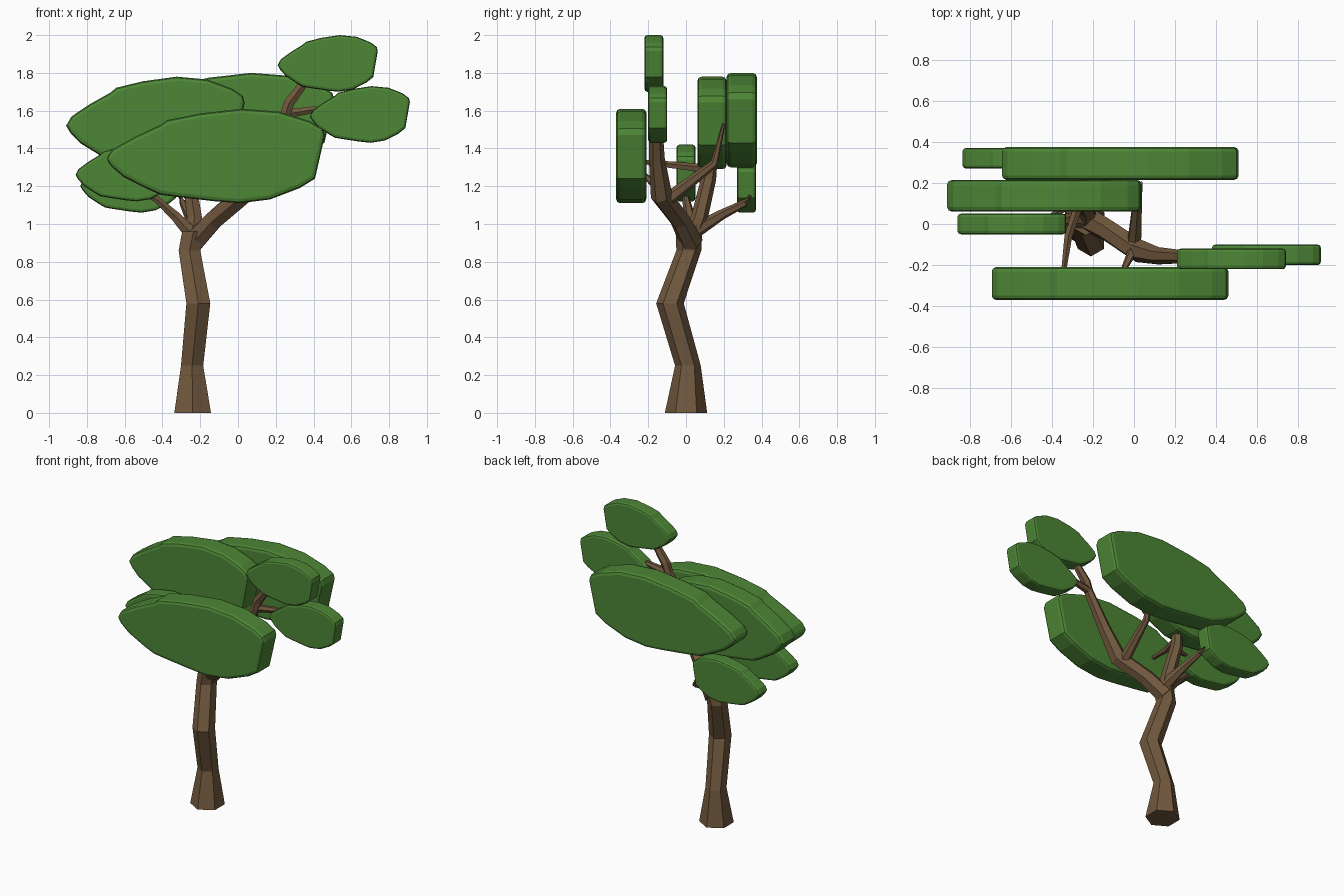
import bpy, bmesh, math
from mathutils import Vector

if "Cube" in bpy.data.objects:
    bpy.data.objects.remove(bpy.data.objects["Cube"])


def material(name, colour):
    m = bpy.data.materials.new(name)
    m.diffuse_color = (*colour, 1)
    m.use_nodes = True
    m.node_tree.nodes["Principled BSDF"].inputs["Base Color"].default_value = m.diffuse_color
    return m


BARK = material("bark brown", (0.165, 0.098, 0.048))
LEAF = material("leaf green", (0.075, 0.24, 0.037))


def finish(name, bm, mat):
    bmesh.ops.recalc_face_normals(bm, faces=bm.faces)
    me = bpy.data.meshes.new(name)
    bm.to_mesh(me)
    bm.free()
    me.materials.append(mat)
    ob = bpy.data.objects.new(name, me)
    bpy.context.collection.objects.link(ob)
    return ob


def limb(name, path, sides=6, level=False):
    """Faceted tube through (x, y, z, radius) stations."""
    bm = bmesh.new()
    pts = [Vector(p[:3]) for p in path]
    rings = []
    for i, p in enumerate(pts):
        d = (pts[min(i + 1, len(pts) - 1)] - pts[max(i - 1, 0)]).normalized()
        if level:
            d = Vector((0, 0, 1))
        ref = Vector((0, 1, 0)) if abs(d.y) < 0.8 else Vector((0, 0, 1))
        u = (ref - d * ref.dot(d)).normalized()
        v = d.cross(u)
        ring = []
        for k in range(sides):
            a = 2 * math.pi * k / sides
            ring.append(bm.verts.new(p + path[i][3] * (u * math.cos(a) + v * math.sin(a))))
        rings.append(ring)
    for a, b in zip(rings, rings[1:]):
        for k in range(sides):
            n = (k + 1) % sides
            bm.faces.new((a[k], a[n], b[n], b[k]))
    bm.faces.new(rings[0][::-1])
    bm.faces.new(rings[-1])
    return finish(name, bm, BARK)


# Canopy outline, as fractions of width and height
OUTLINE = [(0, .47), (.03, .57), (.13, .70), (.25, .83), (.28, .88), (.43, .95), (.62, 1),
           (.79, .97), (.93, .87), (.99, .79), (1, .72), (.955, .26), (.885, .16), (.75, .04),
           (.61, 0), (.5, .02), (.33, .065), (.25, .09), (.19, .15), (.08, .28), (.025, .39)]


def canopy(name, x0, x1, y0, y1, z0, z1, edge):
    """Upright foliage slab with softened rim."""
    bm = bmesh.new()
    rings = [[bm.verts.new((x0 + u * (x1 - x0), y, z0 + v * (z1 - z0))) for u, v in OUTLINE]
             for y in (y0, y1)]
    n = len(OUTLINE)
    for k in range(n):
        j = (k + 1) % n
        bm.faces.new((rings[0][k], rings[0][j], rings[1][j], rings[1][k]))
    bm.faces.new(rings[0])
    bm.faces.new(rings[1][::-1])
    ob = finish(name, bm, LEAF)
    b = ob.modifiers.new("soft rim", 'BEVEL')
    b.width = edge
    b.segments = 2
    b.limit_method = 'ANGLE'
    b.angle_limit = math.radians(65)


# Foliage slabs
canopy("canopy_front", -.70, .46, -.37, -.21, 1.11, 1.61, .022)
canopy("canopy_middle", -.91, .035, .06, .215, 1.29, 1.78, .022)
canopy("canopy_back", -.65, .51, .215, .375, 1.30, 1.80, .022)
canopy("canopy_top", .21, .74, -.22, -.12, 1.70, 2.0, .015)
canopy("canopy_right", .38, .91, -.20, -.10, 1.43, 1.73, .015)
canopy("canopy_left", -.86, -.33, -.05, .05, 1.12, 1.42, .015)
canopy("canopy_left_back", -.835, -.305, .27, .37, 1.06, 1.36, .015)

# Trunk
limb("trunk", [(-.24, 0, 0, .112), (-.243, .01, .25, .068), (-.21, -.085, .58, .073),
               (-.257, .015, .86, .066), (-.235, .015, .96, .07)], level=True)

# Right limb and its forks
limb("right_limb", [(-.24, .03, .90, .062), (-.13, -.03, 1.02, .055), (.02, -.13, 1.15, .058),
                    (.12, -.155, 1.35, .042), (.26, -.16, 1.60, .03)])
limb("top_fork", [(.25, -.16, 1.58, .032), (.27, -.16, 1.64, .032), (.36, -.165, 1.76, .025),
                  (.48, -.165, 1.86, .012)])
limb("right_fork", [(.24, -.155, 1.58, .028), (.40, -.15, 1.605, .02), (.52, -.15, 1.60, .012)])
limb("cross_branch", [(.0, -.11, 1.12, .038), (.02, .15, 1.32, .022), (.035, .20, 1.53, .008)])
limb("front_twig", [(.0, -.12, 1.16, .026), (-.06, -.24, 1.28, .012)], 5)

# Back limb and its twigs
limb("back_limb", [(-.24, .02, .92, .055), (-.23, .07, 1.03, .045), (-.26, .12, 1.24, .04),
                   (-.24, .15, 1.42, .022)])
limb("front_branch", [(-.26, .12, 1.29, .024), (-.32, -.06, 1.31, .02), (-.345, -.25, 1.33, .012)], 5)
limb("left_twig", [(-.27, .11, 1.22, .022), (-.42, .03, 1.26, .012)], 5)

# Left limbs
limb("left_limb", [(-.23, .02, .93, .045), (-.33, .02, 1.04, .03), (-.43, .0, 1.13, .02),
                   (-.55, .0, 1.19, .01)])
limb("left_back_limb", [(-.22, .04, .96, .042), (-.26, .19, 1.05, .027), (-.29, .31, 1.11, .02),
                        (-.31, .34, 1.15, .01)])
